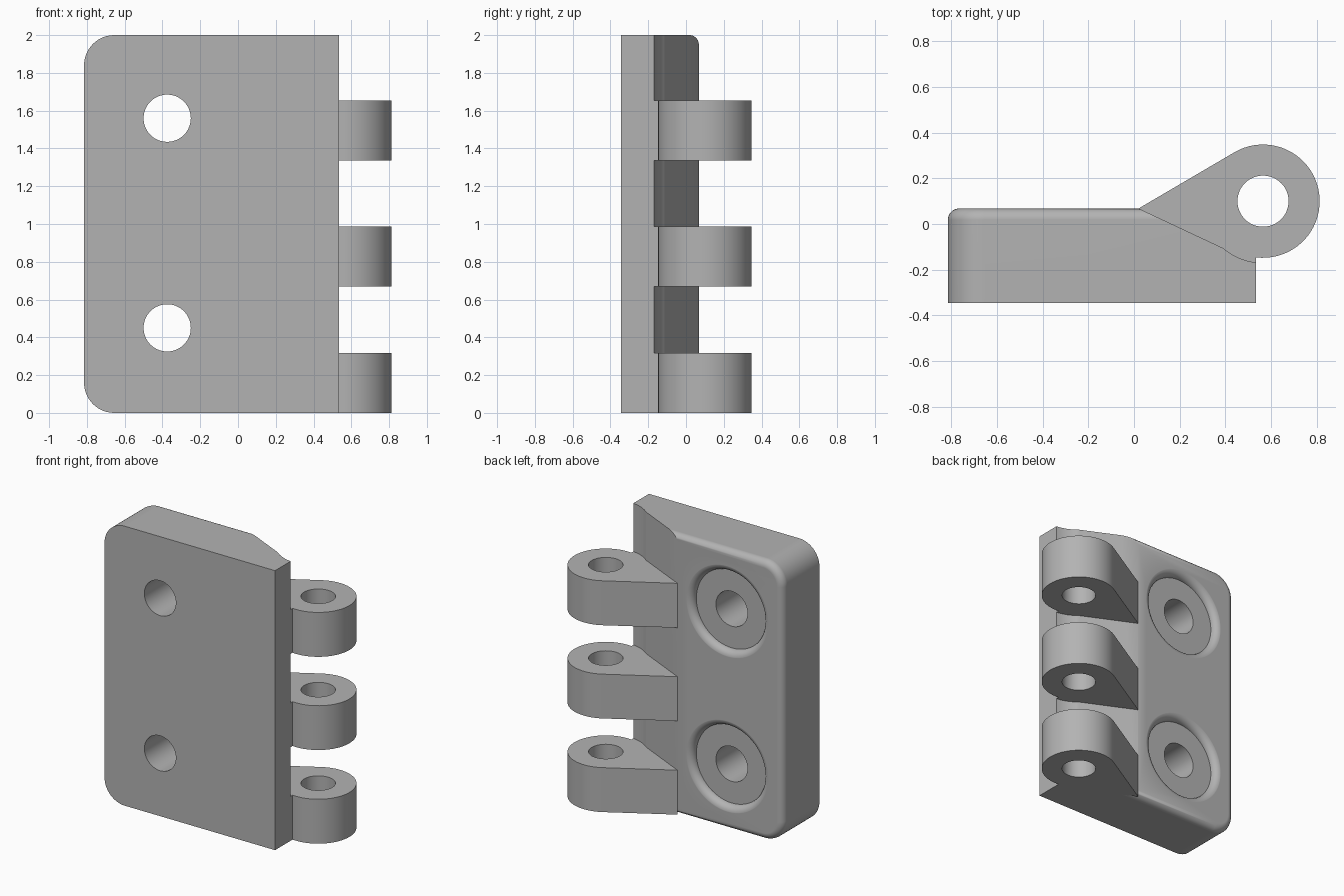
import bpy
import bmesh
from math import cos, sin, pi, radians, acos, atan2, hypot

if "Cube" in bpy.data.objects:
    bpy.data.objects.remove(bpy.data.objects["Cube"], do_unlink=True)

# Main dimensions
LEFT, RIGHT, HEIGHT = -0.815, 0.535, 2.0
FRONT, BACK = -0.345, 0.068
CORNER, FILLET = 0.16, 0.05
PIN = (0.565, 0.10)
EYE_R, PIN_R, GAP_R = 0.248, 0.112, 0.27
ROOT = (0.02, BACK)

grey = bpy.data.materials.new("plain_grey")
grey.use_nodes = True
grey.diffuse_color = (0.45, 0.45, 0.45, 1)
grey.node_tree.nodes["Principled BSDF"].inputs["Base Color"].default_value = (0.45, 0.45, 0.45, 1)


def arc(centre, r, a0, a1, n):
    steps = [a0 + (a1 - a0) * i / n for i in range(n + 1)]
    return [(centre[0] + r * cos(a), centre[1] + r * sin(a)) for a in steps]


def loft(name, rings, caps=True):
    """Skin a list of equal-length point rings into a solid."""
    bm = bmesh.new()
    loops = [[bm.verts.new(p) for p in ring] for ring in rings]
    for a, b in zip(loops, loops[1:]):
        for i in range(len(a)):
            j = (i + 1) % len(a)
            bm.faces.new((a[i], a[j], b[j], b[i]))
    if caps:
        bm.faces.new(loops[0])
        bm.faces.new(loops[-1])
    bmesh.ops.recalc_face_normals(bm, faces=bm.faces)
    mesh = bpy.data.meshes.new(name)
    bm.to_mesh(mesh)
    bm.free()
    mesh.materials.append(grey)
    ob = bpy.data.objects.new(name, mesh)
    bpy.context.collection.objects.link(ob)
    return ob


def prism(name, outline, z0, z1):
    return loft(name, [[(x, y, z) for x, y in outline] for z in (z0, z1)])


def activate(ob):
    bpy.ops.object.select_all(action="DESELECT")
    ob.select_set(True)
    bpy.context.view_layer.objects.active = ob


def cut(ob, cutter):
    activate(ob)
    mod = ob.modifiers.new("cut", "BOOLEAN")
    mod.operation = "DIFFERENCE"
    mod.solver = "EXACT"
    mod.object = cutter
    bpy.ops.object.modifier_apply(modifier=mod.name)
    bpy.data.objects.remove(cutter, do_unlink=True)


def finish(ob):
    activate(ob)
    bpy.ops.object.shade_smooth_by_angle(angle=radians(30))
    mod = ob.modifiers.new("clean_normals", "WEIGHTED_NORMAL")
    mod.keep_sharp = True


# Plate: rounded on the left, with a filleted back rim
def plate_ring(y, inset):
    r = CORNER - inset
    x = LEFT + CORNER
    pts = [(RIGHT, inset), (RIGHT, HEIGHT - inset)]
    pts += arc((x, HEIGHT - CORNER), r, pi / 2, pi, 14)
    pts += arc((x, CORNER), r, pi, 1.5 * pi, 14)
    return [(px, y, pz) for px, pz in pts]


rings = [plate_ring(FRONT, 0)]
for bx, by in arc((0, 0), FILLET, 0, pi / 2, 8):
    rings.append(plate_ring(BACK - FILLET + by, FILLET - bx))
plate = loft("plate", rings)

# Sloped clearance beside the knuckles
start = atan2(-0.205, -0.175)
end = -acos((RIGHT - PIN[0]) / GAP_R)
gap_arc = arc(PIN, GAP_R, start, end, 8)
slope = (gap_arc[0][1] - ROOT[1]) / (gap_arc[0][0] - ROOT[0])
lead = (ROOT[0] - 0.1, ROOT[1] - 0.1 * slope)
outline = [lead] + gap_arc + [(0.7, gap_arc[-1][1]), (0.7, lead[1])]
cut(plate, prism("clearance_cutter", outline, -0.1, HEIGHT + 0.1))

# Screw holes with a rounded counterbore on the back
for z in (0.45, 1.56):
    floor = BACK - FILLET + 0.0005
    profile = [(0.125, FRONT - 0.1), (0.125, floor)]
    profile += arc((0.33, floor), FILLET, pi, pi / 2, 8)
    profile += [(0.33, BACK + 0.1)]
    rings = [[(-0.375 + r * cos(2 * pi * i / 64), y, z + r * sin(2 * pi * i / 64))
              for i in range(64)] for r, y in profile]
    cut(plate, loft("screw_cutter", rings))
finish(plate)

# Hinge knuckles: teardrop blocks with a pin hole
dx, dy = ROOT[0] - PIN[0], ROOT[1] - PIN[1]
tangent = atan2(dy, dx) % (2 * pi) - acos(EYE_R / hypot(dx, dy))
eye_end = -acos((RIGHT - PIN[0]) / EYE_R)
teardrop = [ROOT] + arc(PIN, EYE_R, tangent, eye_end, 40) + gap_arc[::-1]
for label, z0, z1 in (("lower", 0, 0.318), ("middle", 0.67, 0.987), ("upper", 1.337, 1.655)):
    knuckle = prism(label + "_knuckle", teardrop, z0, z1)
    pin = prism("pin_cutter", arc(PIN, PIN_R, 0, 2 * pi, 48)[:-1], z0 - 0.1, z1 + 0.1)
    cut(knuckle, pin)
    finish(knuckle)
